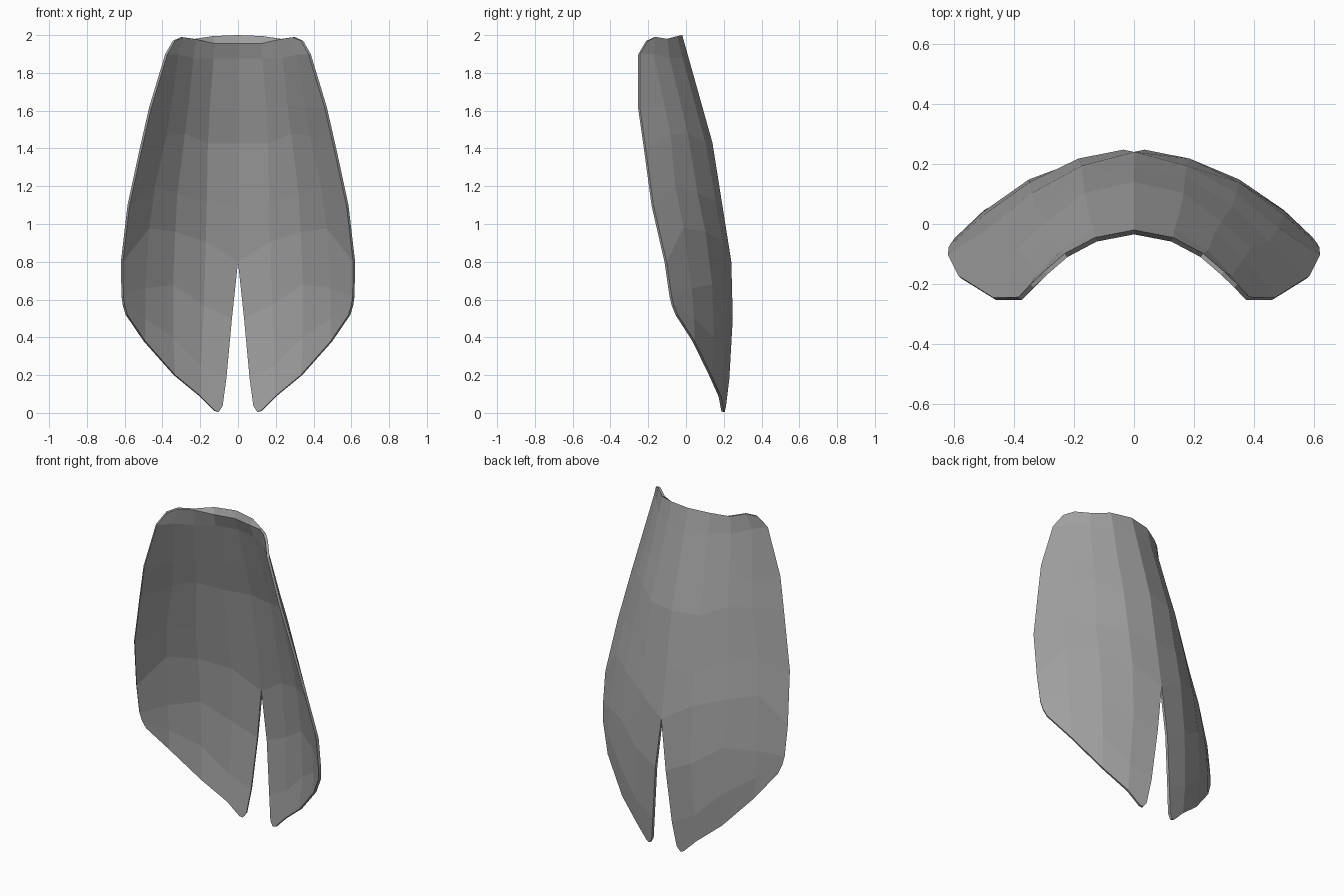
import bpy
import bmesh

cube = bpy.data.objects.get("Cube")
if cube:
    bpy.data.objects.remove(cube, do_unlink=True)

THICKNESS = 0.015

# Height profiles: depth of the spine line, and how strongly the shell curls forward
SPINE = [(0, .215), (.2, .235), (.45, .25), (.8, .24), (1.43, .14), (2, -.02)]
CURL = [(0, .95), (.38, .8), (.75, .87), (1, .98), (1.43, 1.35), (1.62, 1.5), (1.9, 1.7), (2, 1.55)]

# Panel seams from collar to hem, each row running from the middle to the side edge (x, z)
ROWS = [
    [(0, 2), (.13, 1.995), (.23, 1.98), (.3, 1.99), (.345, 1.97)],
    [(0, 1.88), (.135, 1.88), (.245, 1.88), (.325, 1.9), (.385, 1.9)],
    [(0, 1.62), (.155, 1.62), (.27, 1.64), (.365, 1.62), (.47, 1.62)],
    [(0, 1.43), (.165, 1.43), (.29, 1.48), (.39, 1.47), (.52, 1.4)],
    [(0, 1.1), (.17, 1.12), (.33, 1.16), (.45, 1.2), (.585, 1.1)],
    [(0, .8), (.175, .91), (.34, .96), (.48, .98), (.62, .8)],
    [(.035, .5), (.185, .57), (.35, .68), (.5, .66), (.617, .62)],
    [(.065, .18), (.2, .25), (.35, .4), (.5, .5), (.61, .57)],
    [(.085, .035), (.2, .085), (.34, .2), (.5, .38), (.595, .52)],
]
TAIL_TIP = [(.125, .01), (.105, .005)]


def interpolate(profile, z):
    """Linear lookup in a list of (height, value) pairs."""
    for (z0, v0), (z1, v1) in zip(profile, profile[1:]):
        if z <= z1:
            return v0 + (v1 - v0) * (z - z0) / (z1 - z0)
    return profile[-1][1]


def on_shell(x, z, side):
    """Place a flat pattern point on the curved shell."""
    y = interpolate(SPINE, z) - interpolate(CURL, z) * x * x
    return (side * x, y, z)


def add_half(bm, side):
    """Outer surface of one half, with the rounded tail tip."""
    grid = [[bm.verts.new(on_shell(x, z, side)) for x, z in row] for row in ROWS]
    tip = [bm.verts.new(on_shell(x, z, side)) for x, z in TAIL_TIP]
    last = len(ROWS) - 2
    for r, (upper, lower) in enumerate(zip(grid, grid[1:])):
        for c in range(len(upper) - 1):
            loop = [upper[c], upper[c + 1], lower[c + 1]]
            if r == last and c == 0:
                loop += tip
            loop.append(lower[c])
            bm.faces.new(loop if side > 0 else loop[::-1])


def add_lining(bm):
    """Inner surface offset from the outer one, joined by a rim."""
    bm.normal_update()
    outer_faces = list(bm.faces)
    border = [e for e in bm.edges if e.is_boundary]
    inner = {}
    for v in list(bm.verts):
        co = v.co - v.normal * THICKNESS
        # The collar rim slopes down to the inside near the middle
        if v.co.z > 1.95:
            co.z -= max(0, .04 * (1 - (abs(v.co.x) / .23) ** 4))
        inner[v] = bm.verts.new(co)
    for f in outer_faces:
        bm.faces.new([inner[v] for v in reversed(f.verts)])
    for e in border:
        a, b = e.verts
        bm.faces.new((a, b, inner[b], inner[a]))
    bmesh.ops.recalc_face_normals(bm, faces=bm.faces)


# Cloth colour
cloth = bpy.data.materials.new("grey cloth")
cloth.use_nodes = True
grey = (.35, .35, .35, 1)
cloth.diffuse_color = grey
for node in cloth.node_tree.nodes:
    if node.type == "BSDF_PRINCIPLED":
        node.inputs["Base Color"].default_value = grey

# Split cape
bm = bmesh.new()
for side in (1, -1):
    add_half(bm, side)
bmesh.ops.remove_doubles(bm, verts=bm.verts, dist=.0001)
add_lining(bm)
mesh = bpy.data.meshes.new("split_cape")
bm.to_mesh(mesh)
bm.free()
mesh.materials.append(cloth)
cape = bpy.data.objects.new("split_cape", mesh)
bpy.context.collection.objects.link(cape)
